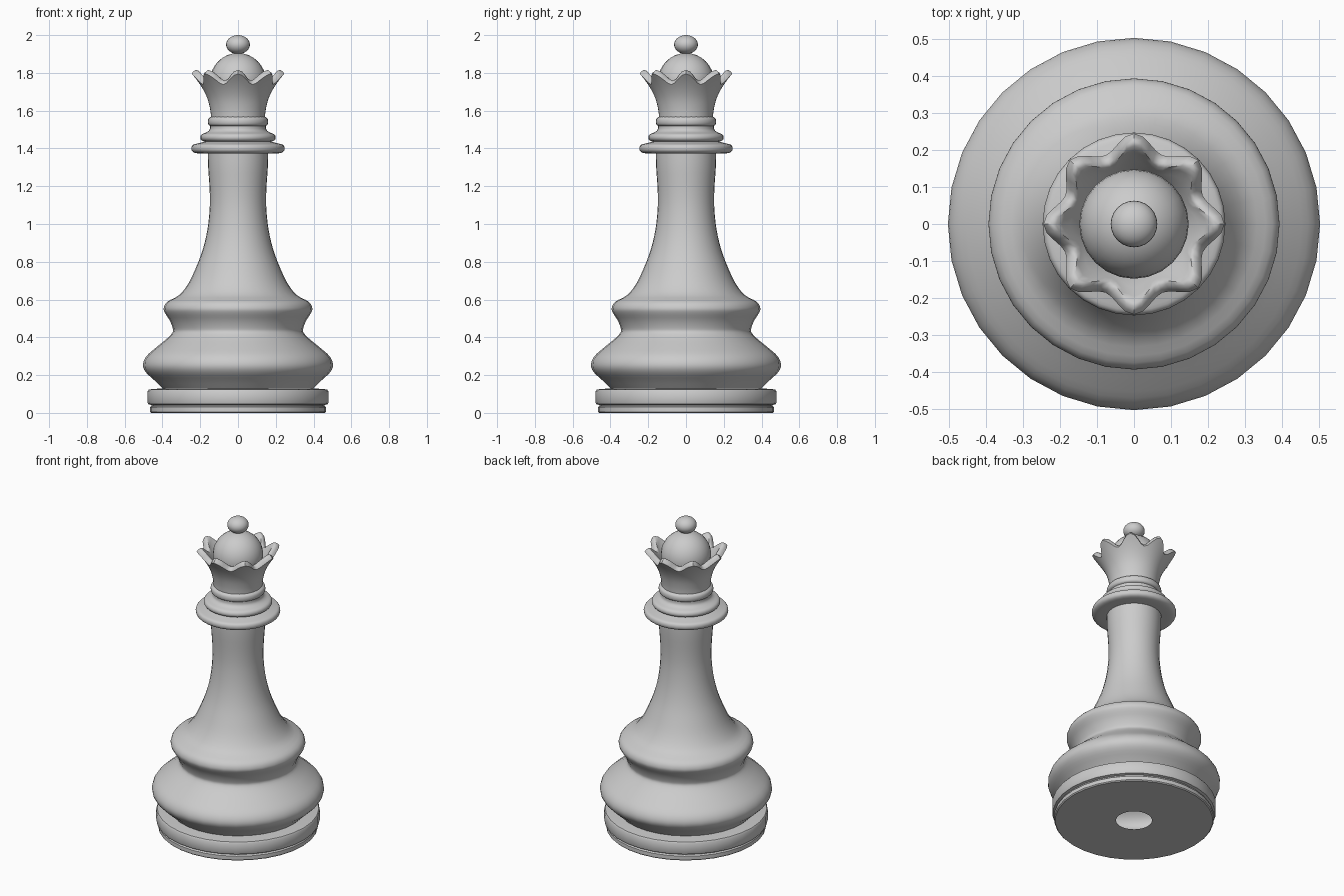
import bpy, bmesh
from math import sin, cos, pi, radians
from mathutils import Vector

cube = bpy.data.objects.get("Cube")
if cube:
    bpy.data.objects.remove(cube)

grey = bpy.data.materials.new("plain grey")
grey.use_nodes = True
colour = (0.6, 0.6, 0.6, 1)
grey.diffuse_color = colour
grey.node_tree.nodes["Principled BSDF"].inputs["Base Color"].default_value = colour


def finish(name, bm, angle=38):
    bmesh.ops.recalc_face_normals(bm, faces=bm.faces)
    mesh = bpy.data.meshes.new(name)
    bm.to_mesh(mesh)
    bm.free()
    mesh.materials.append(grey)
    obj = bpy.data.objects.new(name, mesh)
    bpy.context.collection.objects.link(obj)
    bpy.ops.object.select_all(action='DESELECT')
    obj.select_set(True)
    bpy.context.view_layer.objects.active = obj
    bpy.ops.object.shade_smooth_by_angle(angle=radians(angle))
    return obj


def smooth_curve(points, steps=4):
    """Catmull-Rom curve through (radius, height) points."""
    pts = [Vector(p) for p in points]
    pts = [pts[0]] + pts + [pts[-1]]
    out = []
    for a, b, c, d in zip(pts, pts[1:], pts[2:], pts[3:]):
        for i in range(steps):
            t = i / steps
            out.append(0.5 * (2 * b + (c - a) * t + (2 * a - 5 * b + 4 * c - d) * t * t
                              + (3 * b - a - 3 * c + d) * t ** 3))
    return out + [pts[-1]]


def loft(name, ring_functions, segments, angle=38):
    """Join rings; each function gives (radius, height) at an angle."""
    bm = bmesh.new()
    rings = []
    for f in ring_functions:
        ring = []
        for i in range(segments):
            a = 2 * pi * i / segments
            r, z = f(a)
            ring.append(bm.verts.new((r * cos(a), r * sin(a), z)))
        rings.append(ring)
    for low, high in zip(rings, rings[1:]):
        for i in range(segments):
            j = (i + 1) % segments
            bm.faces.new((low[i], low[j], high[j], high[i]))
    return finish(name, bm, angle)


def lathe(name, profile):
    return loft(name, [lambda a, p=p: (p[0], p[1]) for p in profile], 32)


# Foot: thin lower lip and a thicker ring, open in the middle underneath
lathe("foot", [(0.105, 0), (0.46, 0), (0.466, 0.006), (0.466, 0.03), (0.458, 0.037),
               (0.458, 0.042), (0.474, 0.046), (0.478, 0.054), (0.478, 0.115),
               (0.472, 0.124), (0.44, 0.127), (0.4, 0.13)])

# Bulging lower body, waist, shoulder and tapering stem
lathe("body", smooth_curve([
    (0.4, 0.13), (0.44, 0.17), (0.488, 0.215), (0.503, 0.255), (0.485, 0.30),
    (0.435, 0.345), (0.38, 0.39), (0.347, 0.425), (0.346, 0.45), (0.362, 0.49),
    (0.387, 0.53), (0.393, 0.556), (0.375, 0.588), (0.31, 0.625), (0.26, 0.69),
    (0.218, 0.78), (0.185, 0.87), (0.162, 0.97), (0.15, 1.08), (0.15, 1.18),
    (0.158, 1.30), (0.16, 1.375)], 3))

# Three stacked collars
lathe("wide_collar", smooth_curve([
    (0.155, 1.372), (0.215, 1.374), (0.24, 1.383), (0.247, 1.40),
    (0.24, 1.418), (0.215, 1.426), (0.175, 1.436)], 3))
lathe("middle_collar", smooth_curve([
    (0.175, 1.436), (0.193, 1.443), (0.2, 1.458), (0.192, 1.475),
    (0.165, 1.486), (0.15, 1.5), (0.148, 1.52)], 3))
lathe("small_collar", smooth_curve([
    (0.148, 1.52), (0.157, 1.527), (0.16, 1.542), (0.156, 1.558), (0.143, 1.568)], 3))

# Crown: flared wall whose rim rises into eight rounded points
flare = smooth_curve([(0.143, 1.565), (0.146, 1.60), (0.16, 1.66), (0.186, 1.715),
                      (0.222, 1.768), (0.245, 1.795)], 6)


def flare_radius(z):
    for p, q in zip(flare, flare[1:]):
        if z <= q[1]:
            return p[0] + (q[0] - p[0]) * (z - p[1]) / (q[1] - p[1])
    return flare[-1][0]


def wall(f, inset=0.0, lift=0.0, base=1.565):
    def ring(a):
        tooth = (1 + cos(8 * a)) / 2
        z = base + f * (1.738 + 0.057 * tooth - base)
        return flare_radius(z) - inset, z + lift
    return ring


rows = 10
crown_rings = [wall(i / rows) for i in range(rows + 1)]
crown_rings += [wall(1, 0.008, 0.013), wall(1, 0.022, 0.021), wall(1, 0.034, 0.017)]
crown_rings += [wall(f, 0.037, 0.008, 1.65) for f in (0.9, 0.7, 0.5, 0.25, 0)]
crown_rings.append(lambda a: (0.08, 1.65))
loft("crown", crown_rings, 64, 50)


# Dome inside the crown, and the bead on top
def ball(name, radius, height, z, segments):
    bm = bmesh.new()
    bmesh.ops.create_uvsphere(bm, u_segments=segments, v_segments=16, radius=1)
    for v in bm.verts:
        v.co = (v.co.x * radius, v.co.y * radius, v.co.z * height + z)
    return finish(name, bm)


ball("dome", 0.148, 0.148, 1.757, 24)
ball("top_bead", 0.063, 0.05, 1.95, 24)
